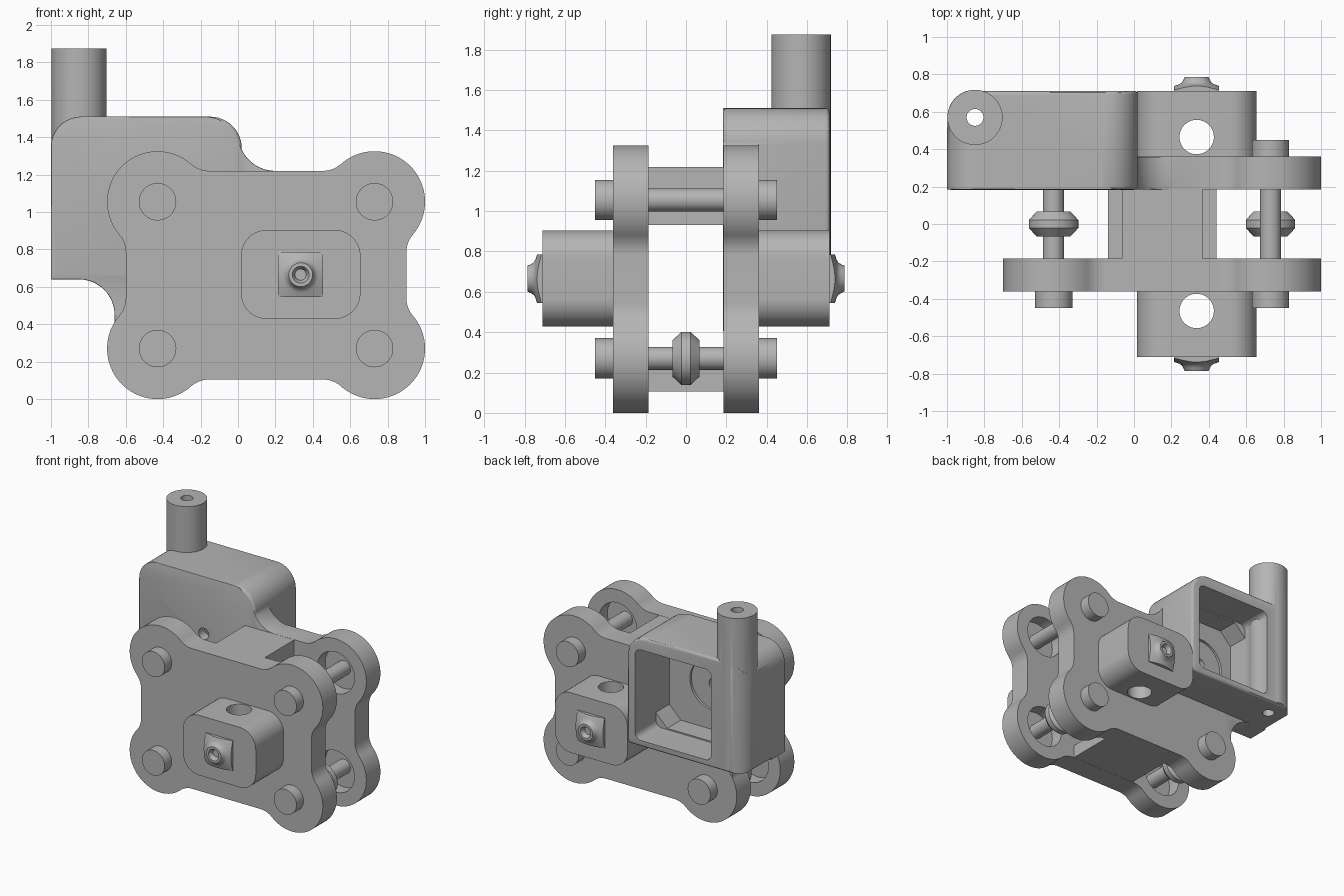
import bpy, bmesh, math
from mathutils import Vector

if "Cube" in bpy.data.objects:
    bpy.data.objects.remove(bpy.data.objects["Cube"])

grey = bpy.data.materials.new("plain grey")
grey.diffuse_color = (0.46, 0.46, 0.46, 1)
grey.use_nodes = True
grey.node_tree.nodes["Principled BSDF"].inputs["Base Color"].default_value = grey.diffuse_color


def finish(name, bm):
    bmesh.ops.remove_doubles(bm, verts=bm.verts, dist=1e-5)
    bmesh.ops.recalc_face_normals(bm, faces=bm.faces)
    me = bpy.data.meshes.new(name)
    bm.to_mesh(me)
    bm.free()
    me.materials.append(grey)
    ob = bpy.data.objects.new(name, me)
    bpy.context.collection.objects.link(ob)
    return ob


def prism(name, pts, a, b, axis="y"):
    """Extrude an outline along y (points are x,z) or z (points are x,y)."""
    bm = bmesh.new()
    put = (lambda p, t: (p[0], t, p[1])) if axis == "y" else (lambda p, t: (p[0], p[1], t))
    f = bm.faces.new([bm.verts.new(put(p, a)) for p in pts])
    ext = bmesh.ops.extrude_face_region(bm, geom=[f])["geom"]
    move = Vector(put((0, 0), b - a))
    bmesh.ops.translate(bm, vec=move, verts=[v for v in ext if isinstance(v, bmesh.types.BMVert)])
    return finish(name, bm)


def lathe(name, profile, centre, axis="y", flip=1, n=48):
    """Revolve (radius, height) points, starting and ending on the axis."""
    bm = bmesh.new()
    c = Vector(centre)
    rings = []
    for r, h in profile:
        ring = []
        for i in range(n):
            t = math.tau * i / n
            u, v = r * math.cos(t), r * math.sin(t)
            ring.append(bm.verts.new(c + Vector((u, h * flip, v) if axis == "y" else (u, v, h))))
        rings.append(ring)
    for p, q in zip(rings, rings[1:]):
        for i in range(n):
            j = (i + 1) % n
            bm.faces.new((p[i], p[j], q[j], q[i]))
    bmesh.ops.dissolve_degenerate(bm, dist=1e-6, edges=bm.edges)
    return finish(name, bm)


def rod(name, x, z, y0, y1, r):
    return lathe(name, [(0, y0), (r, y0), (r, y1), (0, y1)], (x, 0, z))


def apply(ob, mod):
    bpy.context.view_layer.objects.active = ob
    bpy.ops.object.modifier_apply(modifier=mod.name)


def boolean(ob, op, other):
    m = ob.modifiers.new("bool", "BOOLEAN")
    m.operation, m.object, m.solver = op, other, "EXACT"
    apply(ob, m)
    bpy.data.objects.remove(other)


def soften(ob, w=0.02):
    m = ob.modifiers.new("bevel", "BEVEL")
    m.width, m.segments, m.limit_method, m.angle_limit = w, 3, "ANGLE", math.radians(50)
    apply(ob, m)


def arc(cx, cy, r, a0, a1, n=12):
    return [(cx + r * math.cos(math.radians(a0 + (a1 - a0) * i / n)),
             cy + r * math.sin(math.radians(a0 + (a1 - a0) * i / n))) for i in range(n + 1)]


def rounded(x0, x1, z0, z1, r, n=10):
    return (arc(x1 - r, z1 - r, r, 0, 90, n) + arc(x0 + r, z1 - r, r, 90, 180, n)
            + arc(x0 + r, z0 + r, r, 180, 270, n) + arc(x1 - r, z0 + r, r, 270, 360, n))


def box(name, x0, x1, y0, y1, z0, z1):
    return prism(name, [(x0, z0), (x1, z0), (x1, z1), (x0, z1)], y0, y1)


# Four-lobed plate outline, one quarter mirrored to four
CX, CZ, LX, LZ, R, FR, W, H = 0.15, 0.6625, 0.58, 0.3925, 0.27, 0.15, 0.75, 0.5575
ds = math.sqrt((R + FR) ** 2 - (W - LX + FR) ** 2)
dt = math.sqrt((R + FR) ** 2 - (H - LZ + FR) ** 2)
a1 = math.degrees(math.atan2(ds, W - LX + FR))
a2 = math.degrees(math.atan2(dt, H - LZ + FR))
quarter = (arc(W + FR, LZ - ds, FR, 180, 180 - a1)[:-1]
           + arc(LX, LZ, R, -a1, 90 + a2, 40)
           + arc(LX - dt, H + FR, FR, a2 - 90, -90)[1:])
outline = []
for sx, sz in ((1, 1), (-1, 1), (-1, -1), (1, -1)):
    part = [(CX + sx * x, CZ + sz * z) for x, z in quarter]
    outline += part if sx * sz > 0 else part[::-1]
front = prism("front_plate", outline, -0.362, -0.185)
back = prism("back_plate_with_housing", outline, 0.185, 0.362)

# Bracket base with hollow curves running into the back plate
base = prism("bracket_base",
             [(-1, 0.64)] + arc(-0.85, 0.45, 0.19, 90, 0)
             + [(-0.66, 0.40), (-0.4, 0.6), (0.1, 0.7), (0.2, 1.0)]
             + arc(0.2, 1.42, 0.2, 270, 192) + arc(-0.17, 1.34, 0.17, 12, 90)
             + arc(-0.84, 1.35, 0.16, 90, 180), 0.184, 0.359)
soften(base)

# Housing with rounded corners, its rear outer corner following the post
house = prism("housing", arc(-0.97, 0.67, 0.03, 180, 270, 5) + arc(-0.01, 0.67, 0.03, 270, 360, 5)
              + arc(-0.15, 1.34, 0.17, 0, 90) + arc(-0.84, 1.35, 0.16, 90, 180), 0.183, 0.712)
soften(house)
boolean(house, "INTERSECT", prism("trim", [(-1.002, 0.1), (0.1, 0.1), (0.1, 0.8), (-0.85, 0.718)]
                                  + arc(-0.85, 0.57, 0.148, 90, 180), 0.3, 1.8, "z"))
boolean(back, "UNION", base)
boolean(back, "UNION", house)

# Open pocket in the housing, with a round recess and a small hole at its floor
x0, x1, z0, z1, c = -0.72, -0.05, 0.70, 1.40, 0.10
boolean(back, "DIFFERENCE", prism("pocket", [(x0 + c, z0), (x1 - c, z0), (x1, z0 + c), (x1, z1 - c),
                                            (x1 - c, z1), (x0 + c, z1), (x0, z1 - c), (x0, z0 + c)], 0.28, 0.9))
boolean(back, "DIFFERENCE", prism("pocket_mouth", rounded(x0, x1, z0 - 0.01, z1 + 0.01, 0.05), 0.45, 0.9))
boolean(back, "DIFFERENCE", rod("recess", -0.43, 1.055, 0.26, 0.4, 0.2))
boolean(back, "DIFFERENCE", rod("pin_hole", -0.43, 1.055, 0.1, 0.4, 0.045))

# Upright post, drilled all the way down through the housing wall
boolean(back, "UNION", lathe("post", [(0, 0.66), (0.1475, 0.66), (0.1475, 1.875), (0, 1.875)],
                             (-0.85, 0.57, 0), "z"))
boolean(back, "DIFFERENCE", lathe("bore", [(0, 0.5), (0.045, 0.5), (0.045, 2), (0, 2)],
                                  (-0.85, 0.57, 0), "z"))

# Pins, heads, rollers, and the round pockets around pins inside the plates
parts = [front, back]
for x in (-0.43, 0.73):
    for z in (0.27, 1.055):
        bare = x < 0 and z > 1
        boolean(front, "DIFFERENCE", rod("cut", x, z, -0.29, -0.1, 0.165))
        parts.append(rod("front_pin_head", x, z, -0.45, -0.35, 0.1))
        if bare:
            continue
        boolean(back, "DIFFERENCE", rod("cut", x, z, 0.1, 0.29, 0.165))
        parts.append(rod("back_pin_head", x, z, 0.35, 0.45, 0.1))
        parts.append(rod("pin_shaft", x, z, -0.30, 0.30, 0.057))
    parts.append(lathe("roller", [(0, -0.067), (0.09, -0.067), (0.132, -0.022), (0.132, 0.022),
                                  (0.09, 0.067), (0, 0.067)], (x, 0, 0.27)))

# Spacer blocks between the plates
parts.append(box("top_spacer", -0.065, 0.365, -0.2, 0.2, 0.93, 1.219))
parts.append(box("bottom_spacer", -0.14, 0.44, -0.2, 0.2, 0.106, 0.21))

# Rounded bosses with a vertical hole, and a flared nozzle on each end
for s, side in ((-1, "front"), (1, "back")):
    boss = prism(side + "_boss", rounded(0.015, 0.655, 0.428, 0.905, 0.14), s * 0.35, s * 0.712)
    boolean(boss, "DIFFERENCE", lathe("hole", [(0, 0.2), (0.092, 0.2), (0.092, 1.2), (0, 1.2)],
                                      (0.335, s * 0.465, 0), "z"))
    nozzle = lathe(side + "_nozzle", [(0, 0.69), (0.18, 0.69), (0.18, 0.714), (0.15, 0.724), (0.12, 0.738),
                                      (0.095, 0.746), (0.08, 0.755), (0.072, 0.768), (0.064, 0.785),
                                      (0.045, 0.785), (0.036, 0.77), (0.03, 0.75), (0, 0.75)],
                   (0.335, 0, 0.665), flip=s)
    boolean(nozzle, "INTERSECT", box("square", 0.215, 0.455, s * 0.6, s * 0.9, 0.545, 0.785))
    parts += [boss, nozzle]

bpy.ops.object.select_all(action="DESELECT")
for ob in parts:
    ob.select_set(True)
bpy.context.view_layer.objects.active = front
bpy.ops.object.shade_smooth_by_angle(angle=math.radians(30))
